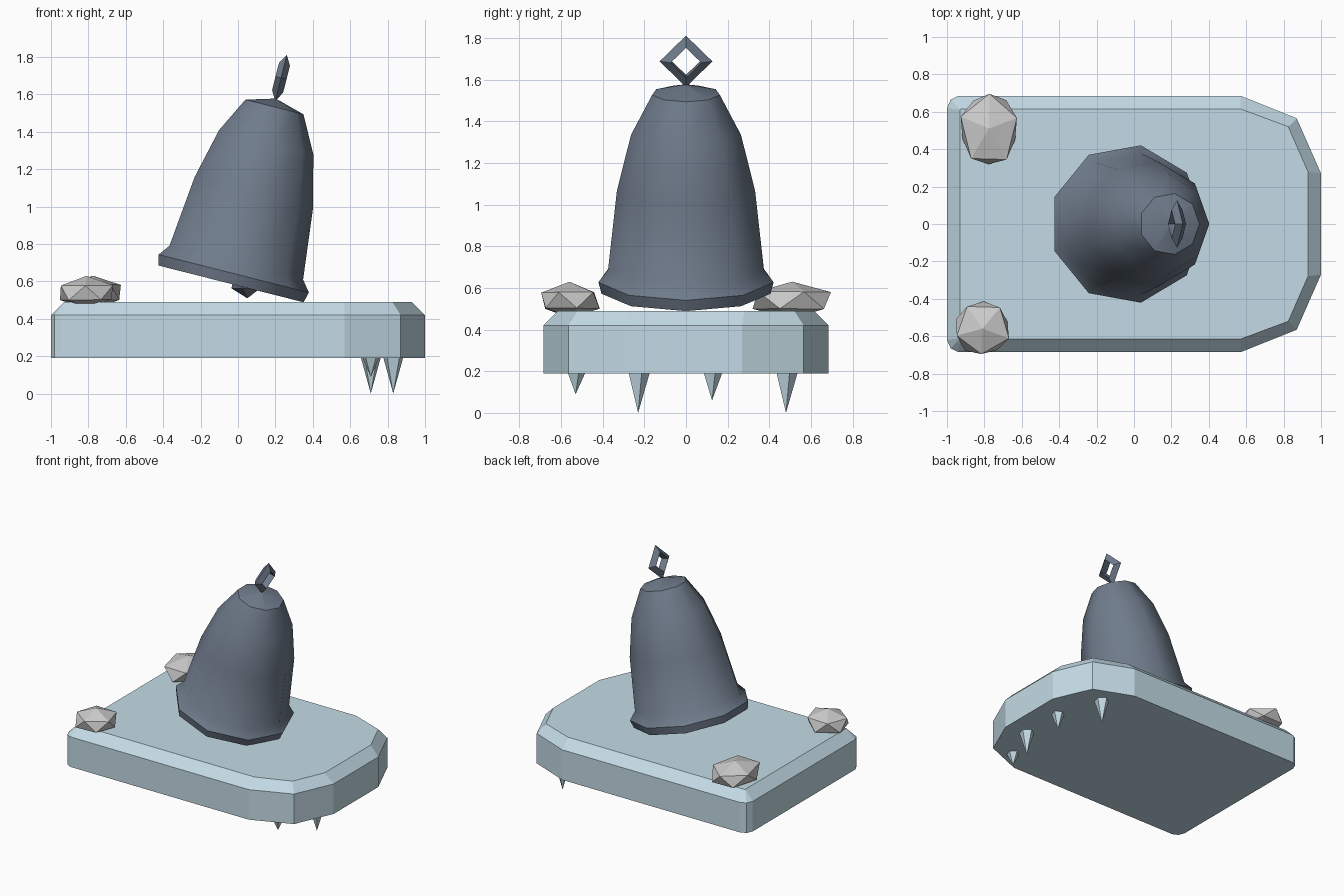
import bpy, bmesh, random
from math import cos, sin, tau, radians, atan2
from mathutils import Vector, Matrix

if "Cube" in bpy.data.objects:
    bpy.data.objects.remove(bpy.data.objects["Cube"])

random.seed(4)


def material(name, rgb):
    m = bpy.data.materials.new(name)
    m.diffuse_color = (*rgb, 1)
    m.use_nodes = True
    m.node_tree.nodes["Principled BSDF"].inputs["Base Color"].default_value = m.diffuse_color
    return m


ICE = material("ice", (0.55, 0.71, 0.79))
IRON = material("iron", (0.16, 0.20, 0.26))
SNOW = material("snow", (0.8, 0.8, 0.79))


def finish(name, bm, mat, smooth=None):
    bmesh.ops.remove_doubles(bm, verts=bm.verts, dist=0.0005)
    bmesh.ops.recalc_face_normals(bm, faces=bm.faces)
    me = bpy.data.meshes.new(name)
    bm.to_mesh(me)
    bm.free()
    me.materials.append(mat)
    ob = bpy.data.objects.new(name, me)
    bpy.context.collection.objects.link(ob)
    if smooth:
        bpy.ops.object.select_all(action='DESELECT')
        ob.select_set(True)
        bpy.context.view_layer.objects.active = ob
        bpy.ops.object.shade_smooth_by_angle(angle=radians(smooth))
    return ob


def loft(bm, rings, caps=(), closed=False):
    """Bridge successive rings of points with quads."""
    rows = [[bm.verts.new(p) for p in r] for r in rings]
    n = len(rows[0])
    pairs = list(zip(rows, rows[1:])) + ([(rows[-1], rows[0])] if closed else [])
    for a, b in pairs:
        for i in range(n):
            j = (i + 1) % n
            bm.faces.new((a[i], a[j], b[j], b[i]))
    for k in caps:
        bm.faces.new(rows[k])


def circle(r, z, n):
    return [Vector((r * cos(tau * i / n), r * sin(tau * i / n), z)) for i in range(n)]


# Ice slab: chamfered outline with an inset top
def mirrored(half):
    return half + [(x, -y) for x, y in reversed(half)]


outer = mirrored([(1, 0.27), (0.87, 0.565), (0.57, 0.685), (-0.94, 0.685), (-0.98, 0.665), (-1, 0.62)])
inner = mirrored([(0.93, 0.28), (0.825, 0.52), (0.57, 0.615), (-0.925, 0.615), (-0.93, 0.613), (-0.93, 0.61)])
bm = bmesh.new()
loft(bm, [[(x, y, z) for x, y in o] for o, z in ((outer, 0.19), (outer, 0.42), (inner, 0.49))], caps=(0, -1))
finish("ice_slab", bm, ICE)

# Bell: nine-sided hollow lathe, tilted; local z = 0 is the widest ring
TILT = Matrix.Translation((-0.035, 0, 0.645)) @ Matrix.Rotation(radians(14.2), 4, 'Y')
profile = [(0.0004, 0.86), (0.13, 0.83), (0.22, 0.69), (0.285, 0.43), (0.33, 0.06), (0.36, -0.057),
           (0.412, -0.057), (0.427, 0), (0.38, 0.06), (0.337, 0.45), (0.268, 0.724),
           (0.165, 0.917), (0.0004, 0.962)]
bm = bmesh.new()
loft(bm, [circle(r, z, 9) for r, z in profile])
bm.transform(TILT)
finish("bell", bm, IRON, 45)

# Clapper: rod and low-poly ball
bm = bmesh.new()
ball, top = Vector((0.05, 0, 0.605)), TILT @ Vector((0, 0, 0.87))
bmesh.ops.create_icosphere(bm, subdivisions=1, radius=0.095, matrix=Matrix.Translation(ball))
axis = top - ball
turn = axis.to_track_quat('Z', 'Y').to_matrix().to_4x4()
bmesh.ops.create_cone(bm, cap_ends=True, segments=6, radius1=0.025, radius2=0.025, depth=axis.length,
                      matrix=Matrix.Translation((ball + top) / 2) @ turn)
finish("clapper", bm, IRON)

# Hanging loop: four-sided ring with a triangular section
bm = bmesh.new()
rings = []
for i in range(4):
    a = tau * i / 4
    rings.append([Vector((0.035 * sin(tau * k / 3),
                          (0.092 + 0.035 * cos(tau * k / 3)) * cos(a),
                          (0.092 + 0.035 * cos(tau * k / 3)) * sin(a))) for k in range(3)])
loft(bm, rings, closed=True)
bm.transform(Matrix.Translation((0.23, 0, 1.688)) @ Matrix.Rotation(radians(14.2), 4, 'Y'))
finish("hanging_loop", bm, IRON)

# Snow lumps: jittered, flattened icosahedra on the two left corners
for name, loc, size, spin in (("snow_lump_back", (-0.775, 0.51, 0.54), (0.165, 0.205, 0.088), 0.3),
                              ("snow_lump_front", (-0.81, -0.56, 0.54), (0.155, 0.15, 0.082), 0.9)):
    bm = bmesh.new()
    bmesh.ops.create_icosphere(bm, subdivisions=1, radius=1.05, matrix=Matrix.Rotation(spin, 4, 'Z'))
    for v in bm.verts:
        v.co *= random.uniform(0.94, 1.06)
    bm.transform(Matrix.Translation(loc) @ Matrix.Diagonal((*size, 1)))
    finish(name, bm, SNOW)

# Icicles under the rounded end
for i, (x, y, tip, r) in enumerate(((0.71, -0.53, 0.09, 0.05), (0.83, -0.23, 0.0, 0.058),
                                    (0.83, 0.125, 0.06, 0.052), (0.71, 0.48, 0.0, 0.058))):
    bm = bmesh.new()
    bmesh.ops.create_cone(bm, cap_ends=True, segments=5, radius1=0, radius2=r, depth=0.2 - tip,
                          matrix=Matrix.Translation((x, y, (0.2 + tip) / 2)))
    finish(f"icicle_{i + 1}", bm, ICE)
